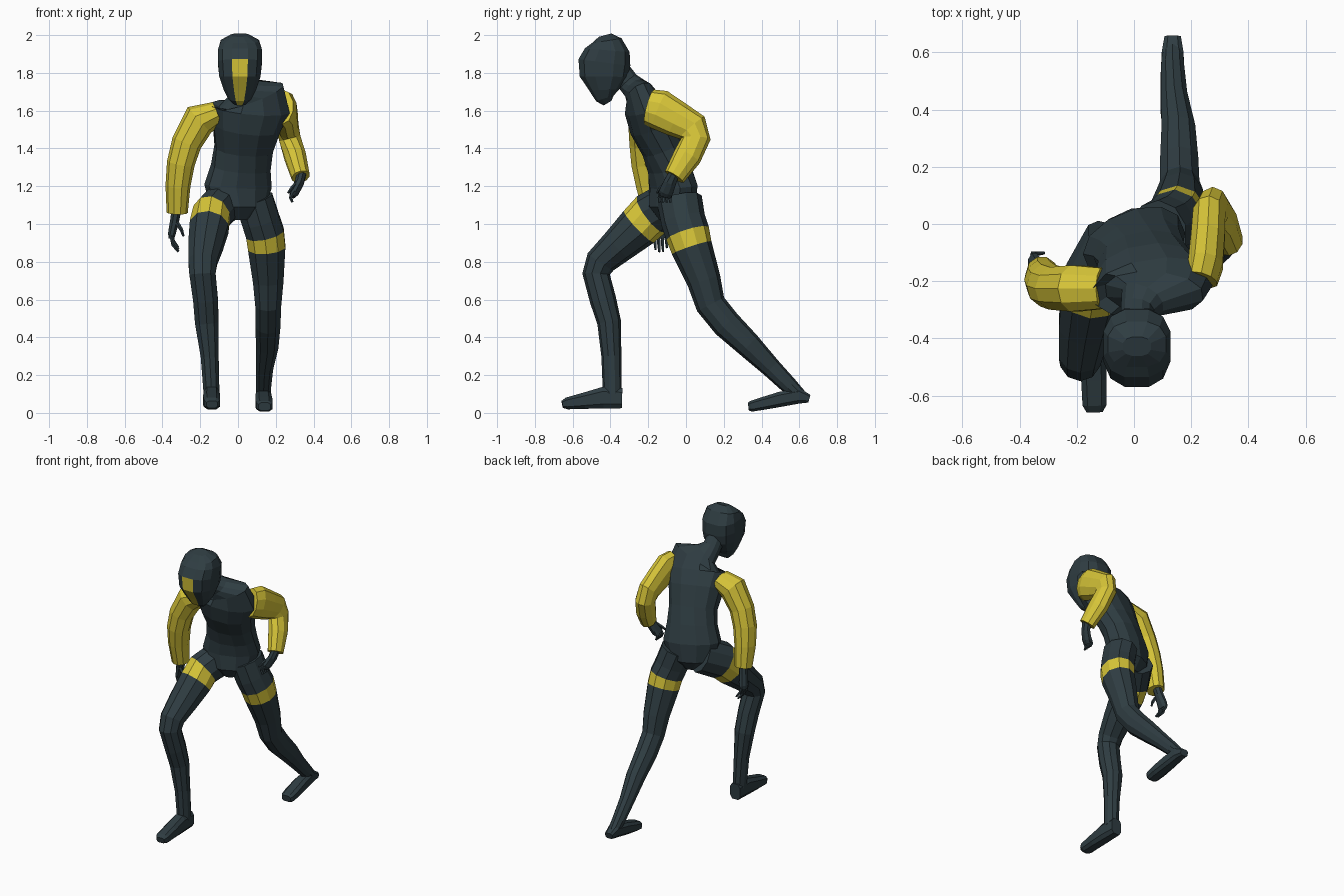
import bpy, bmesh, math
from mathutils import Vector


def material(name, rgb):
    m = bpy.data.materials.new(name)
    m.diffuse_color = (*rgb, 1)
    return m


DARK = material("dark slate", (0.028, 0.046, 0.054))
YELLOW = material("yellow", (0.68, 0.56, 0.04))


def loft(name, rings, n=10, power=2.0, ref=(1, 0, 0), color=0, paint=None):
    """Skin rings (x, y, z, half width, half depth[, yaw degrees, roll]) along their path.
    paint(segment, side) gives the material index of a face."""
    bm = bmesh.new()
    pts = [Vector(r[:3]) for r in rings]
    loops = []
    for i, r in enumerate(rings):
        t = Vector((0, 0, 0))
        if i > 0:
            t += (pts[i] - pts[i - 1]).normalized()
        if i < len(pts) - 1:
            t += (pts[i + 1] - pts[i]).normalized()
        t.normalize()
        a = Vector(ref)
        if len(r) > 5:
            yaw = math.radians(r[5])
            a = Vector((math.cos(yaw), math.sin(yaw), r[6]))
        a = (a - t * a.dot(t)).normalized()
        b = t.cross(a)
        loop = []
        for k in range(n):
            ang = 2 * math.pi * (k + 0.5) / n
            c, s = math.cos(ang), math.sin(ang)
            c = math.copysign(abs(c) ** (2 / power), c)
            s = math.copysign(abs(s) ** (2 / power), s)
            loop.append(bm.verts.new(pts[i] + a * c * r[3] + b * s * r[4]))
        loops.append(loop)
    for i in range(len(loops) - 1):
        for k in range(n):
            j = (k + 1) % n
            f = bm.faces.new((loops[i][k], loops[i][j], loops[i + 1][j], loops[i + 1][k]))
            f.material_index = paint(i, k) if paint else color
    for end in (loops[0], loops[-1]):
        bm.faces.new(end).material_index = color
    bmesh.ops.recalc_face_normals(bm, faces=bm.faces[:])
    me = bpy.data.meshes.new(name)
    bm.to_mesh(me)
    bm.free()
    me.materials.append(DARK)
    me.materials.append(YELLOW)
    ob = bpy.data.objects.new(name, me)
    bpy.context.collection.objects.link(ob)
    return ob


# Torso with twisted hips, leaning chest and neck
loft("torso", [
    (0.00, -0.07, 1.02, 0.05, 0.07, 20, 0),
    (0.00, -0.07, 1.09, 0.15, 0.12, 25, 0),
    (0.00, -0.068, 1.20, 0.185, 0.115, 22, 0),
    (0.015, -0.09, 1.30, 0.162, 0.108, 18, 0),
    (0.03, -0.125, 1.40, 0.158, 0.108, 10, 0.03),
    (0.045, -0.18, 1.52, 0.185, 0.12, 5, 0.08),
    (0.065, -0.22, 1.615, 0.215, 0.105, 4, 0.14),
    (0.07, -0.24, 1.675, 0.185, 0.08, 3, 0.16),
    (0.03, -0.265, 1.71, 0.085, 0.068, 0, 0.1),
    (0.012, -0.305, 1.75, 0.06, 0.06, 0, 0),
    (0.01, -0.36, 1.82, 0.058, 0.06, 0, 0),
], n=12, power=2.2)

# Helmet: the front column of faces (side 8 of 12) carries the yellow face stripe
loft("head", [
    (0.01, -0.415, 1.64, 0.035, 0.025),
    (0.01, -0.43, 1.665, 0.062, 0.05),
    (0.01, -0.433, 1.71, 0.088, 0.082),
    (0.01, -0.434, 1.78, 0.112, 0.132),
    (0.01, -0.432, 1.855, 0.12, 0.142),
    (0.01, -0.417, 1.92, 0.12, 0.122),
    (0.01, -0.42, 1.97, 0.104, 0.082),
    (0.01, -0.428, 2.0, 0.05, 0.035),
], n=12, power=2.6, paint=lambda i, k: 1 if k == 8 and i < 4 else 0)

# Legs, with a yellow band on one segment of each thigh
loft("right_leg", [
    (-0.07, -0.06, 1.12, 0.105, 0.12),
    (-0.14, -0.185, 1.05, 0.105, 0.122),
    (-0.153, -0.25, 0.985, 0.108, 0.116),
    (-0.172, -0.36, 0.885, 0.096, 0.095),
    (-0.187, -0.452, 0.80, 0.08, 0.082),
    (-0.188, -0.476, 0.735, 0.073, 0.073),
    (-0.172, -0.44, 0.60, 0.069, 0.07),
    (-0.165, -0.407, 0.48, 0.066, 0.063),
    (-0.15, -0.395, 0.30, 0.05, 0.053),
    (-0.14, -0.39, 0.10, 0.044, 0.05),
], paint=lambda i, k: int(i == 1))
loft("left_leg", [
    (0.085, -0.035, 1.13, 0.105, 0.12),
    (0.12, -0.015, 1.02, 0.105, 0.118),
    (0.143, 0.008, 0.95, 0.106, 0.118),
    (0.152, 0.03, 0.875, 0.104, 0.11),
    (0.16, 0.095, 0.70, 0.085, 0.09),
    (0.16, 0.13, 0.575, 0.072, 0.08),
    (0.158, 0.215, 0.47, 0.07, 0.078),
    (0.155, 0.33, 0.36, 0.062, 0.068),
    (0.14, 0.45, 0.24, 0.048, 0.053),
    (0.135, 0.55, 0.14, 0.042, 0.045),
    (0.135, 0.605, 0.09, 0.038, 0.035),
], paint=lambda i, k: int(i == 2))

# Wedge feet: the front one flat, the rear one with its heel lifted
loft("right_foot", [
    (-0.14, -0.338, 0.078, 0.04, 0.056),
    (-0.14, -0.44, 0.08, 0.045, 0.06),
    (-0.14, -0.54, 0.064, 0.047, 0.045),
    (-0.138, -0.63, 0.05, 0.044, 0.033),
    (-0.137, -0.655, 0.045, 0.03, 0.02),
], n=8, power=3.2)
loft("left_foot", [
    (0.135, 0.653, 0.075, 0.03, 0.022),
    (0.135, 0.60, 0.09, 0.04, 0.043),
    (0.135, 0.50, 0.072, 0.045, 0.042),
    (0.138, 0.40, 0.048, 0.048, 0.035),
    (0.14, 0.345, 0.035, 0.044, 0.03),
    (0.14, 0.33, 0.033, 0.034, 0.022),
], n=8, power=3.2)

# Yellow sleeves
loft("right_arm", [
    (-0.11, -0.225, 1.59, 0.075, 0.06),
    (-0.205, -0.225, 1.55, 0.085, 0.092),
    (-0.272, -0.225, 1.43, 0.078, 0.08),
    (-0.303, -0.215, 1.32, 0.078, 0.074),
    (-0.318, -0.195, 1.20, 0.072, 0.066),
    (-0.322, -0.17, 1.06, 0.058, 0.056),
], ref=(0, 1, 0), color=1)
loft("left_arm", [
    (0.235, -0.195, 1.62, 0.06, 0.095),
    (0.25, -0.14, 1.605, 0.064, 0.107),
    (0.258, -0.05, 1.555, 0.062, 0.096),
    (0.263, 0.03, 1.51, 0.06, 0.09),
    (0.275, 0.052, 1.45, 0.06, 0.078),
    (0.302, 0.008, 1.36, 0.06, 0.075),
    (0.332, -0.062, 1.25, 0.05, 0.058),
], color=1)

# Hands: a palm, four curled fingers and a thumb each
loft("right_palm", [
    (-0.325, -0.163, 1.08, 0.03, 0.028),
    (-0.335, -0.152, 1.02, 0.032, 0.026),
    (-0.35, -0.138, 0.95, 0.04, 0.022),
    (-0.352, -0.135, 0.925, 0.036, 0.016),
], n=8, ref=(0, 1, 0))
loft("left_palm", [
    (0.337, -0.062, 1.27, 0.026, 0.03),
    (0.325, -0.085, 1.22, 0.026, 0.036),
    (0.30, -0.105, 1.17, 0.024, 0.04),
    (0.285, -0.112, 1.15, 0.018, 0.034),
], n=8)
for f in range(4):
    y = -0.165 + 0.02 * f
    drop = (0, 0.012, 0.01, -0.01)[f]
    loft(f"right_finger_{f + 1}", [
        (-0.353, y, 0.94, 0.01, 0.011),
        (-0.343, y + 0.002, 0.90 - drop, 0.009, 0.01),
        (-0.315, y + 0.004, 0.865 - drop, 0.006, 0.006),
    ], n=5, ref=(0, 1, 0))
    y = -0.14 + 0.019 * f
    loft(f"left_finger_{f + 1}", [
        (0.298, y + 0.005, 1.175, 0.01, 0.011),
        (0.278, y, 1.14, 0.01, 0.01),
        (0.288, y, 1.115, 0.007, 0.007),
    ], n=5, ref=(0, 1, 0))
loft("right_thumb", [
    (-0.325, -0.17, 1.01, 0.012, 0.012),
    (-0.30, -0.175, 0.97, 0.01, 0.01),
    (-0.288, -0.172, 0.935, 0.006, 0.006),
], n=5, ref=(0, 1, 0))
loft("left_thumb", [
    (0.315, -0.105, 1.22, 0.012, 0.012),
    (0.285, -0.135, 1.19, 0.01, 0.01),
    (0.265, -0.155, 1.165, 0.006, 0.006),
], n=5, ref=(0, 1, 0))
